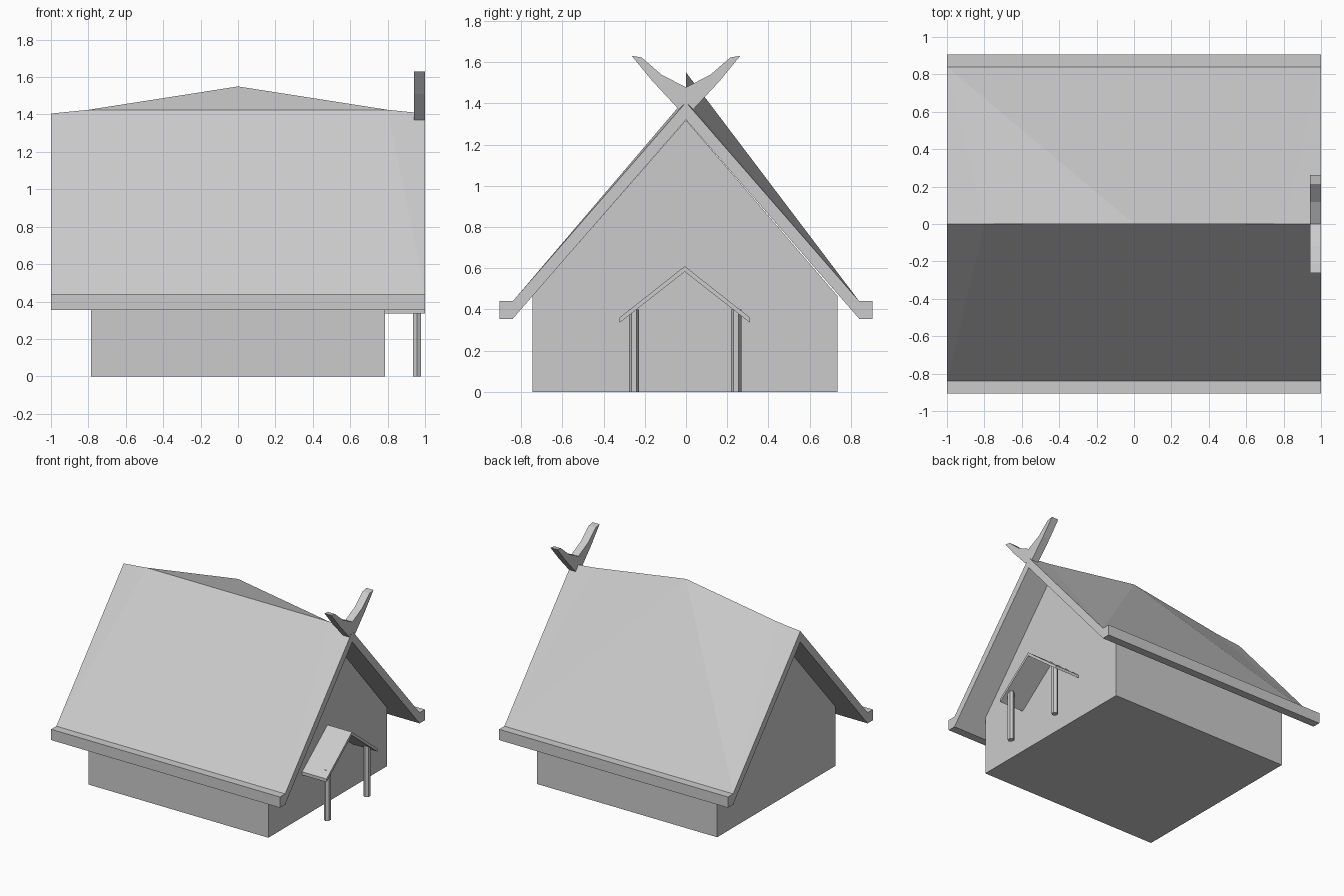
import bpy, bmesh

if "Cube" in bpy.data.objects:
    bpy.data.objects.remove(bpy.data.objects["Cube"])


def make_object(name, bm):
    bmesh.ops.remove_doubles(bm, verts=bm.verts, dist=1e-5)
    bmesh.ops.recalc_face_normals(bm, faces=bm.faces)
    mesh = bpy.data.meshes.new(name)
    bm.to_mesh(mesh)
    bm.free()
    obj = bpy.data.objects.new(name, mesh)
    bpy.context.collection.objects.link(obj)
    return obj


def extrude_profile(name, yz, x0, x1):
    """Prism with a (y, z) outline running from x0 to x1."""
    bm = bmesh.new()
    face = bm.faces.new([bm.verts.new((x0, y, z)) for y, z in yz])
    out = bmesh.ops.extrude_face_region(bm, geom=[face])["geom"]
    moved = [g for g in out if isinstance(g, bmesh.types.BMVert)]
    bmesh.ops.translate(bm, verts=moved, vec=(x1 - x0, 0, 0))
    return make_object(name, bm)


# House body with gabled ends
extrude_profile("house_walls", [(-0.745, 0), (0.735, 0), (0.735, 0.465), (0, 1.318), (-0.745, 0.465)],
                -0.787, 0.787)

# Main roof: raised ridge, sloping slabs and boxed eaves
RIDGE = [(-1, 0, 1.405), (-0.8, 0, 1.425), (0, 0, 1.55), (0.8, 0, 1.425), (1, 0, 1.405)]
bm = bmesh.new()


def add_face(*points):
    bm.faces.new([bm.verts.new(p) for p in points])


for s in (-1, 1):
    outline = [(0.84, 0.44), (0.905, 0.44), (0.905, 0.355), (0.84, 0.355), (0, 1.32)]
    left = [(-1, s * y, z) for y, z in outline]
    right = [(1, s * y, z) for y, z in outline]
    # eaves and underside
    for i in range(4):
        add_face(left[i], left[i + 1], right[i + 1], right[i])
    # end boards
    for end, top in ((left, RIDGE[0]), (right, RIDGE[-1])):
        add_face(end[0], end[1], end[2], end[3])
        add_face(end[0], end[3], end[4], top)
    # outer slopes: front stays flat behind the ridge board, back rises to the peak
    lo, hi = left[0], right[0]
    add_face(lo, RIDGE[0], RIDGE[1])
    add_face(hi, RIDGE[3], RIDGE[4])
    if s < 0:
        add_face(lo, RIDGE[1], RIDGE[3], hi)
        add_face(RIDGE[1], RIDGE[2], RIDGE[3])
    else:
        add_face(lo, RIDGE[1], RIDGE[2])
        add_face(lo, RIDGE[2], hi)
        add_face(hi, RIDGE[2], RIDGE[3])
make_object("main_roof", bm)

# Crossed gable horns over the entrance end
horn = [(0.035, 1.37), (0.165, 1.51), (0.263, 1.63), (0.215, 1.622), (0.117, 1.537)]
extrude_profile("gable_horns", [(0, 1.405)] + horn + [(0, 1.478)] + [(-y, z) for y, z in reversed(horn)],
                0.94, 1.0)

# Porch roof
PY = -0.006
half = [(0.317, 0.36), (0.317, 0.335)]
extrude_profile("porch_roof", [(PY, 0.61)] + [(PY + y, z) for y, z in half] + [(PY, 0.583)]
                + [(PY - y, z) for y, z in reversed(half)], 0.78, 1.0)

# Hexagonal porch posts
for name, y in (("porch_post_front", -0.252), ("porch_post_back", 0.243)):
    r = 0.025
    bpy.ops.mesh.primitive_cylinder_add(vertices=6, radius=r, depth=0.4, location=(0.957, y, 0.2))
    bpy.context.object.name = name
